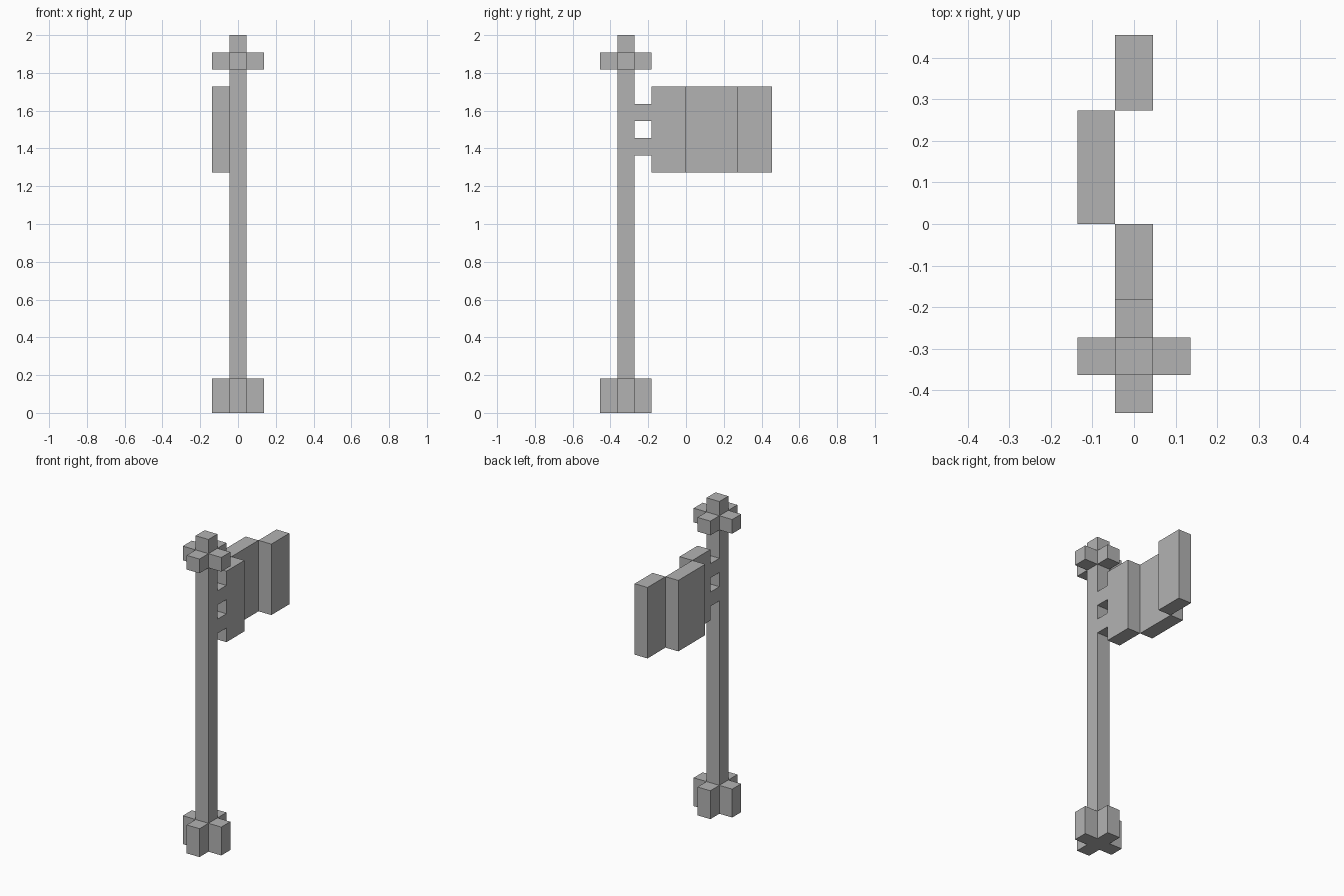
import bpy
import bmesh
from mathutils import Matrix, Vector

if "Cube" in bpy.data.objects:
    bpy.data.objects.remove(bpy.data.objects["Cube"], do_unlink=True)

U = 2 / 22        # one block of the grid
POLE_Y = -3.5     # pole axis, in blocks

grey = bpy.data.materials.new("plain_grey")
grey.use_nodes = True
colour = (0.45, 0.45, 0.45, 1)
grey.diffuse_color = colour
grey.node_tree.nodes["Principled BSDF"].inputs["Base Color"].default_value = colour


def blocks(name, boxes):
    """One object from boxes given as (centre, size) in blocks."""
    bm = bmesh.new()
    for centre, size in boxes:
        place = Matrix.Translation(Vector(centre) * U)
        scale = Matrix.Diagonal((*(Vector(size) * U), 1))
        bmesh.ops.create_cube(bm, size=1, matrix=place @ scale)
    mesh = bpy.data.meshes.new(name)
    bm.to_mesh(mesh)
    bm.free()
    mesh.materials.append(grey)
    obj = bpy.data.objects.new(name, mesh)
    bpy.context.collection.objects.link(obj)
    return obj


def cross_arms(name, bottom, height):
    """Four blocks around the pole."""
    sides = ((1, 0), (-1, 0), (0, 1), (0, -1))
    blocks(name, [((x, POLE_Y + y, bottom + height / 2), (1, 1, height))
                  for x, y in sides])


# Pole with its foot and finial
blocks("pole", [((0, POLE_Y, 11), (1, 1, 22))])
cross_arms("foot", 0, 2)
cross_arms("finial", 20, 1)

# Ties holding the flag to the pole
blocks("flag_ties", [((0, -2.5, z), (1, 1, 1)) for z in (15.5, 17.5)])

# Flag panels stepping from side to side as a wave
for name, x, y, length in (("flag_inner_panel", 0, -1, 2),
                           ("flag_middle_panel", -1, 1.5, 3),
                           ("flag_outer_panel", 0, 4, 2)):
    blocks(name, [((x, y, 16.5), (1, length, 5))])
